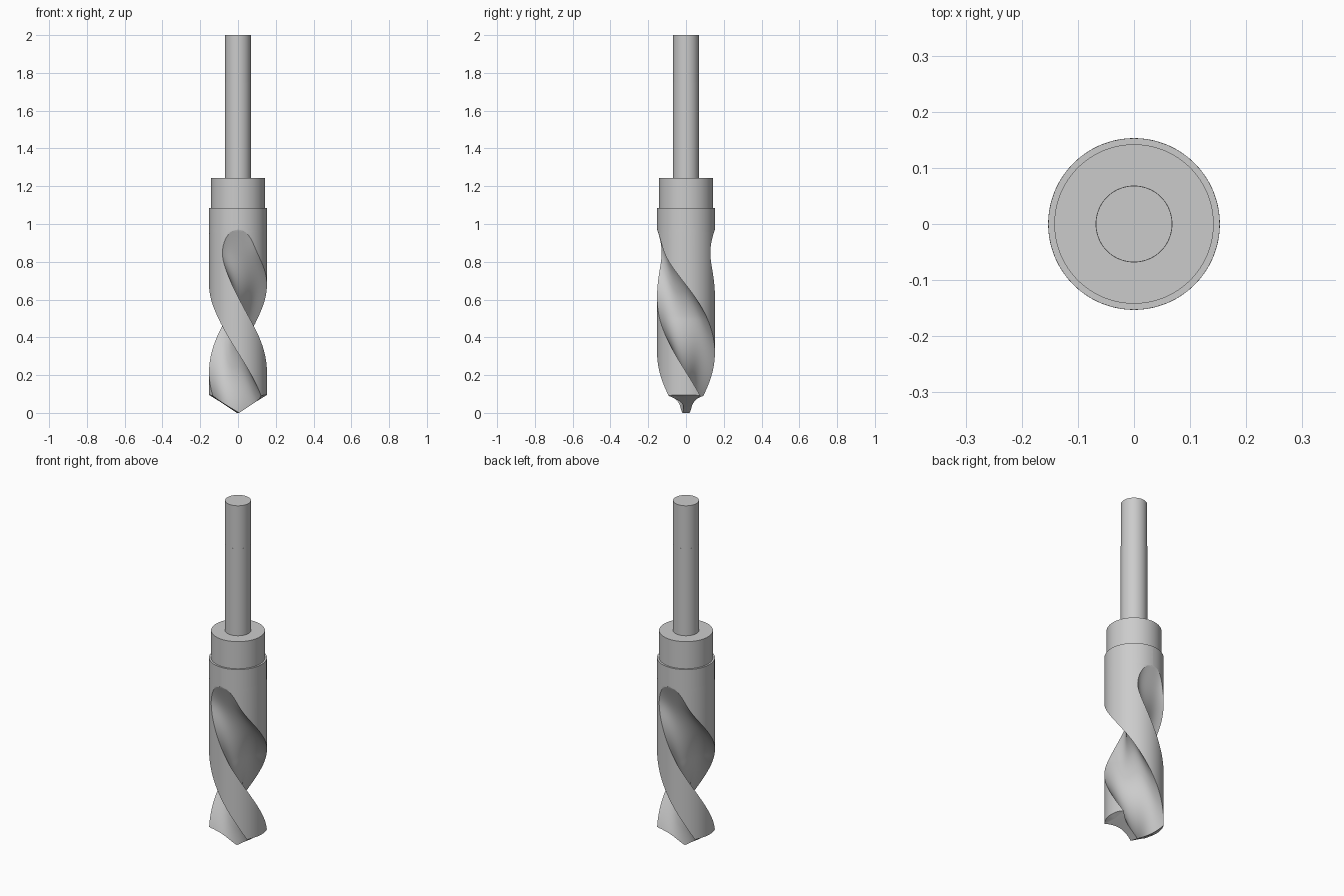
import bpy, bmesh, math

if "Cube" in bpy.data.objects:
    bpy.data.objects.remove(bpy.data.objects["Cube"])

R = 0.153            # body radius
TOP = 1.085          # top of fluted body
NL, NF, NZ = 24, 28, 130
HALF = NL + NF
SLOPE = 0.095 / R    # point angle


def finish(bm, name):
    bmesh.ops.recalc_face_normals(bm, faces=bm.faces)
    me = bpy.data.meshes.new(name)
    bm.to_mesh(me)
    bm.free()
    ob = bpy.data.objects.new(name, me)
    bpy.context.collection.objects.link(ob)
    bpy.ops.object.select_all(action='DESELECT')
    ob.select_set(True)
    bpy.context.view_layer.objects.active = ob
    bpy.ops.object.shade_smooth_by_angle(angle=math.radians(30))
    return ob


def cylinder(name, r, z0, z1):
    bm = bmesh.new()
    bmesh.ops.create_cone(bm, cap_ends=True, segments=96, radius1=r, radius2=r, depth=z1 - z0)
    bmesh.ops.translate(bm, verts=bm.verts, vec=(0, 0, (z0 + z1) / 2))
    return finish(bm, name)


# Flute centre angle, straightening out near the runout
def twist(z):
    x = (0.845 - z) / 0.03
    soft = 0.03 * (math.log1p(math.exp(x)) if x < 40 else x)
    return math.radians(-90 + 90 / 0.385 * soft)


# Half thickness of the web between the two flutes
def half_thickness(u, z):
    t = min(1, max(0, (z - 0.5) / 0.47))
    return 0.02 + (R - 0.02) * t ** 1.5 + 0.062 * (u / 0.127) ** 4


def flute_edge(z):
    lo, hi = 0.0005, R
    for _ in range(30):
        m = (lo + hi) / 2
        if half_thickness(m, z) < math.sqrt(R * R - m * m):
            lo = m
        else:
            hi = m
    return lo


# Section point j at height z: u across the lands, v towards the flutes
def section(j, z):
    sign = 1 if j < HALF else -1
    j %= HALF
    ue = flute_edge(z)
    if j <= NL:
        a = math.acos(ue / R) * (2 * j / NL - 1)
        u, v = R * math.cos(a), R * math.sin(a)
    else:
        u = ue * math.cos(math.pi * (j - NL) / NF)
        v = min(half_thickness(u, z), math.sqrt(R * R - u * u))
    return sign * u, sign * v


def place(u, v, z):
    a = twist(z) - math.pi / 2
    c, s = math.cos(a), math.sin(a)
    return (u * c - v * s, u * s + v * c, z)


def point_height(u, v):
    return SLOPE * math.sqrt(u * u + (v * u / R) ** 2)


# Fluted body
bm = bmesh.new()
N = 2 * HALF
start = [point_height(*section(j, 0)) for j in range(N)]
rings = []
for i in range(NZ + 1):
    ring = []
    for j in range(N):
        z = start[j] + (TOP - start[j]) * i / NZ
        ring.append(bm.verts.new(place(*section(j, z), z)))
    rings.append(ring)
for a, b in zip(rings, rings[1:]):
    for j in range(N):
        k = (j + 1) % N
        bm.faces.new((a[j], a[k], b[k], b[j]))
bm.faces.new(rings[-1])

# Cutting point: strips across the web and fans over the land ends
base = rings[0]
mid = []
for k in range(NF + 1):
    u = flute_edge(0) * math.cos(math.pi * k / NF)
    mid.append(bm.verts.new(place(u, 0, point_height(u, 0))))
for k in range(NF):
    bm.faces.new((base[NL + k], base[NL + k + 1], mid[k + 1], mid[k]))
    bm.faces.new((base[-k % N], mid[k], mid[k + 1], base[-(k + 1) % N]))
for i in range(NL):
    bm.faces.new((base[i], base[i + 1], mid[0]))
    bm.faces.new((base[HALF + i], base[HALF + i + 1], mid[NF]))
finish(bm, "fluted_body")

# Collar and reduced shank
cylinder("collar", 0.142, TOP, 1.243)
cylinder("shank_lower", 0.0685, 1.243, 1.75)
cylinder("shank_upper", 0.068, 1.75, 2.0)
